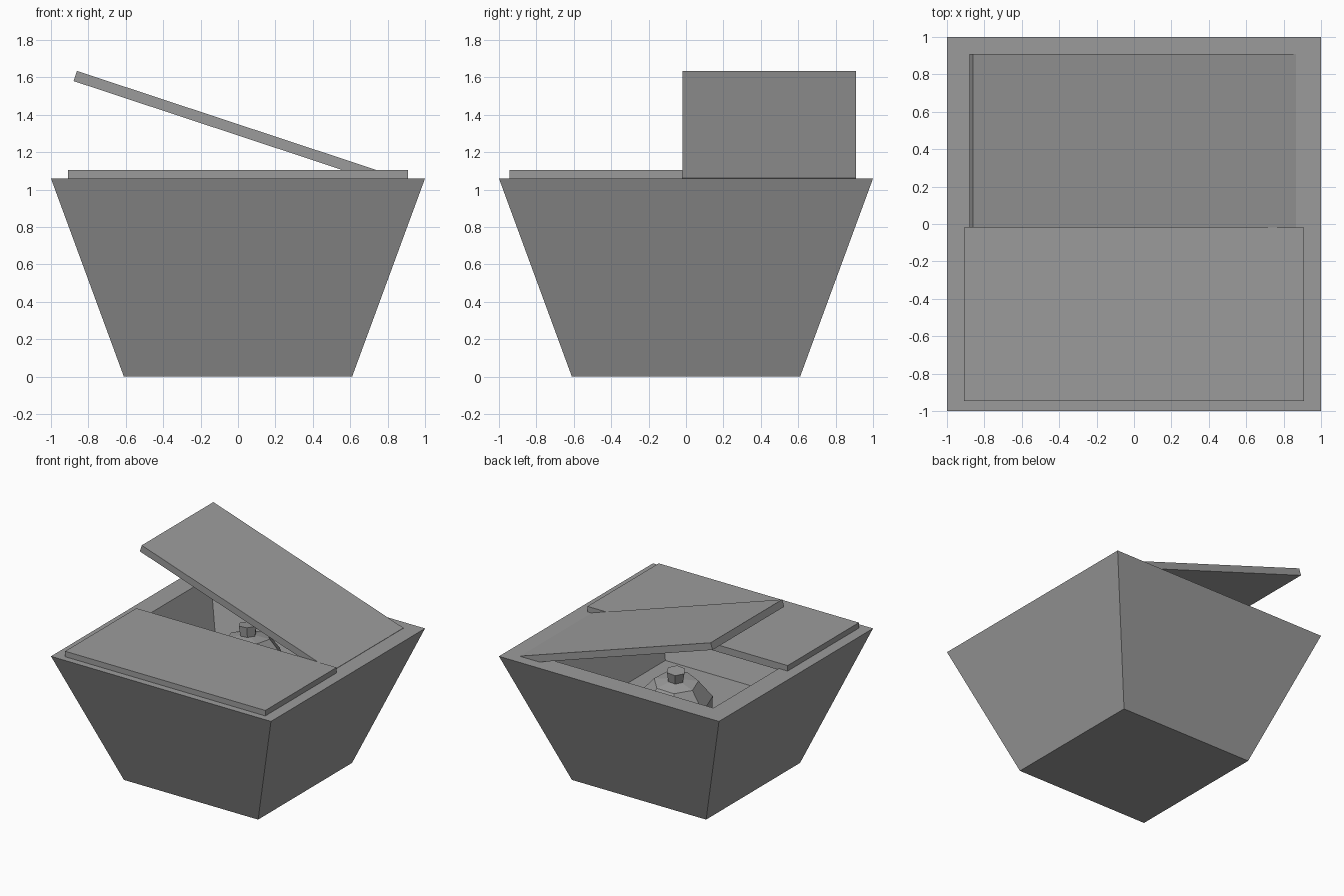
import bpy, bmesh, math
from mathutils import Matrix, Vector

cube = bpy.data.objects.get("Cube")
if cube:
    bpy.data.objects.remove(cube, do_unlink=True)

grey = bpy.data.materials.new("mid_grey")
grey.use_nodes = True
grey.diffuse_color = (0.33, 0.33, 0.33, 1)
grey.node_tree.nodes["Principled BSDF"].inputs["Base Color"].default_value = grey.diffuse_color


def finish(name, bm):
    bmesh.ops.recalc_face_normals(bm, faces=bm.faces)
    mesh = bpy.data.meshes.new(name)
    bm.to_mesh(mesh)
    bm.free()
    mesh.materials.append(grey)
    obj = bpy.data.objects.new(name, mesh)
    bpy.context.collection.objects.link(obj)
    return obj


def loft(name, rings, sides, turn=0.0):
    """Flat-faced solid through (radius, height) rings, capped at both ends."""
    bm = bmesh.new()
    loops = []
    for radius, z in rings:
        loops.append([bm.verts.new((radius * math.cos(turn + math.tau * i / sides),
                                    radius * math.sin(turn + math.tau * i / sides), z))
                      for i in range(sides)])
    for low, high in zip(loops, loops[1:]):
        for i in range(sides):
            j = (i + 1) % sides
            bm.faces.new((low[i], low[j], high[j], high[i]))
    bm.faces.new(loops[0][::-1])
    bm.faces.new(loops[-1])
    return finish(name, bm)


def slab(name, size, centre, tilt=0.0):
    bm = bmesh.new()
    bmesh.ops.create_cube(bm, size=1)
    bmesh.ops.scale(bm, vec=size, verts=bm.verts)
    obj = finish(name, bm)
    obj.matrix_world = Matrix.Translation(centre) @ Matrix.Rotation(tilt, 4, 'Y')
    return obj


# Tapered square bin: outer wall, rim, then the inner wall down to the floor
RIM = 1.06
diag = math.sqrt(2)
loft("bin_body", [(0.61 * diag, 0), (diag, RIM), (0.83 * diag, RIM), (0.626 * diag, 0.505)],
     4, math.pi / 4)

# Front lid lies shut, back lid is lifted at one end
slab("closed_lid", (1.82, 0.925, 0.057), (0, -0.4825, 1.0765))
slab("open_lid", (1.82, 0.93, 0.057), (-0.006, 0.445, 1.322), math.radians(18.3))

# Tied rubbish bag inside, leaning slightly
lean = (Matrix.Translation(Vector((-0.134, 0.336, 0.5)))
        @ Matrix.Rotation(math.radians(-6), 4, Vector((1, 1, 0))))
bag = loft("rubbish_bag", [(0.2, 0), (0.28, 0.1), (0.28, 0.28), (0.17, 0.42), (0.06, 0.44)], 7, 0.3)
knot = loft("bag_knot", [(0.06, 0.42), (0.075, 0.52)], 6)
for part in (bag, knot):
    part.matrix_world = lean
